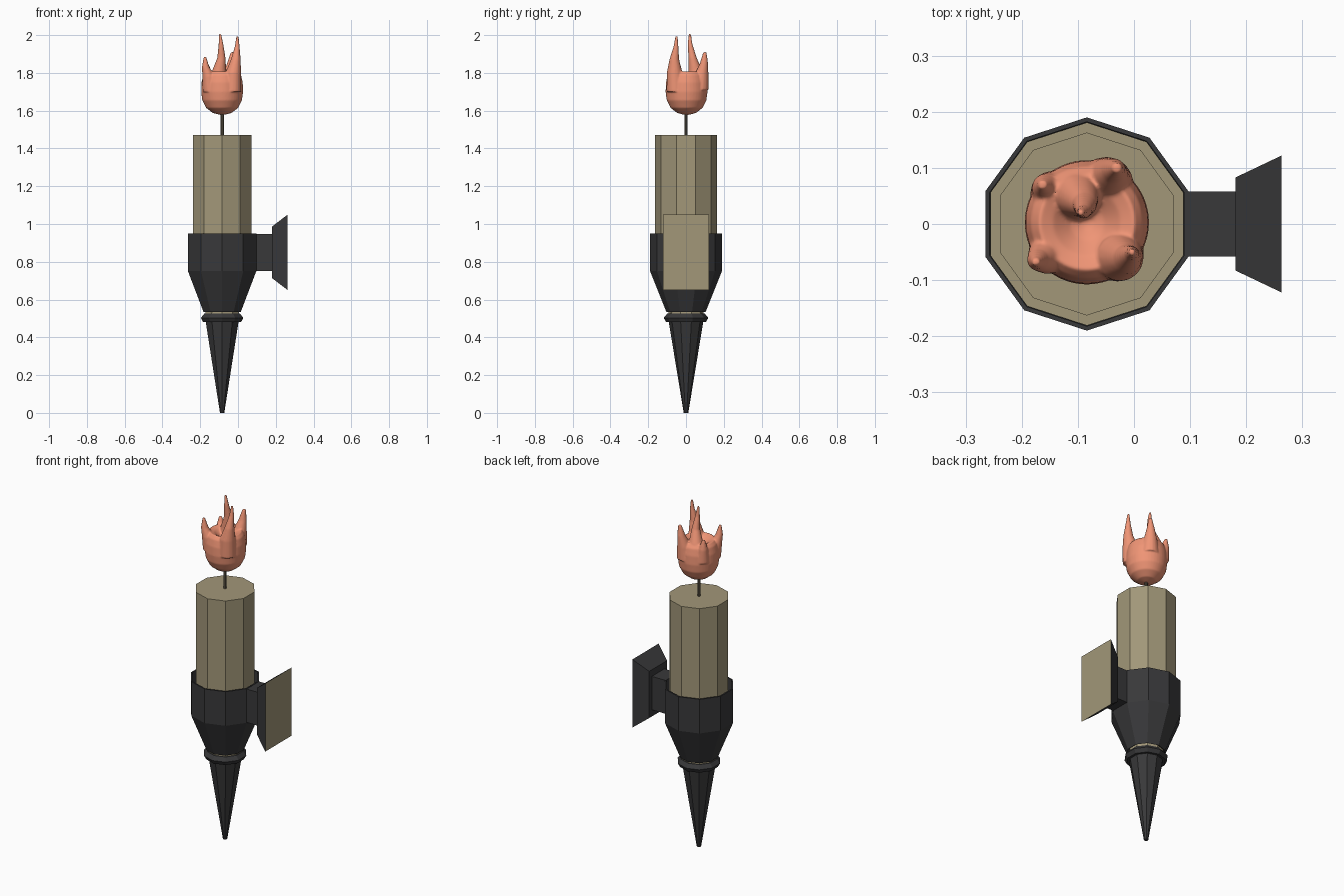
import bpy, bmesh, math
from mathutils import Vector

if "Cube" in bpy.data.objects:
    bpy.data.objects.remove(bpy.data.objects["Cube"])

CX = -0.084  # candle axis


def material(name, rgb):
    m = bpy.data.materials.new(name)
    m.diffuse_color = (*rgb, 1)
    m.use_nodes = True
    m.node_tree.nodes["Principled BSDF"].inputs["Base Color"].default_value = m.diffuse_color
    return m


IRON = material("iron", (0.04, 0.04, 0.042))
WAX = material("wax", (0.36, 0.31, 0.19))
WICK = material("wick", (0.12, 0.10, 0.07))
FIRE = material("fire", (0.87, 0.30, 0.18))


def finish(name, bm, *mats):
    bmesh.ops.remove_doubles(bm, verts=bm.verts, dist=1e-5)
    bmesh.ops.recalc_face_normals(bm, faces=bm.faces)
    me = bpy.data.meshes.new(name)
    bm.to_mesh(me)
    bm.free()
    for m in mats:
        me.materials.append(m)
    ob = bpy.data.objects.new(name, me)
    bpy.context.collection.objects.link(ob)
    return ob


def loft(bm, rings, caps=True):
    rows = [[bm.verts.new(p) for p in r] for r in rings]
    for a, b in zip(rows, rows[1:]):
        n = len(a)
        for i in range(n):
            bm.faces.new((a[i], a[(i + 1) % n], b[(i + 1) % n], b[i]))
    if caps:
        bm.faces.new(rows[0][::-1])
        bm.faces.new(rows[-1])


def ring(x, y, z, r, n=10):
    return [(x + r * math.cos(math.pi / 2 + math.tau * i / n),
             y + r * math.sin(math.pi / 2 + math.tau * i / n), z) for i in range(n)]


def turned(name, profile, mat, n=10, caps=True):
    bm = bmesh.new()
    loft(bm, [ring(CX, 0, z, r, n) for r, z in profile], caps)
    return finish(name, bm, mat)


# Iron spike with collar, and the open cup above it
turned("spike", [(0.012, 0), (0.091, 0.48), (0.105, 0.48), (0.118, 0.503),
                 (0.1, 0.525)], IRON)
turned("cup", [(0.09, 0.545), (0.104, 0.535), (0.19, 0.75), (0.19, 0.95),
               (0.182, 0.95), (0.182, 0.75), (0.09, 0.545)], IRON, caps=False)

# Wax core filling the cup, candle and wick
turned("candle", [(0.095, 0.515), (0.092, 0.545), (0.181, 0.755), (0.163, 0.755),
                  (0.163, 1.47)], WAX)
turned("wick", [(0.009, 1.46), (0.009, 1.62)], WICK, 8)


# Wall bracket: arm and flared plate with a pale back face
def rect(x, hy, hz, zc=0.85):
    return [(x, -hy, zc - hz), (x, hy, zc - hz), (x, hy, zc + hz), (x, -hy, zc + hz)]


bm = bmesh.new()
loft(bm, [rect(0.09, 0.058, 0.098), rect(0.185, 0.058, 0.098)])
finish("bracket_arm", bm, IRON)
bm = bmesh.new()
loft(bm, [rect(0.181, 0.083, 0.137), rect(0.263, 0.122, 0.2)])
plate = finish("wall_plate", bm, IRON, WAX)
for f in plate.data.polygons:
    if f.center.x > 0.26:
        f.material_index = 1

# Flame: dished bulb plus tapering tongues, fused and smoothed
bm = bmesh.new()
bulb = [(0.012, 1.578), (0.05, 1.588), (0.085, 1.615), (0.105, 1.655), (0.111, 1.70),
        (0.109, 1.75), (0.1, 1.79), (0.085, 1.81), (0.06, 1.80), (0.03, 1.775), (0.005, 1.765)]
loft(bm, [ring(CX, 0.003, z, r, 40) for r, z in bulb])
tongues = [  # path points (x, y, z, radius)
    [(-0.1, 0.05, 1.73, 0.05), (-0.1, 0.05, 1.81, 0.038), (-0.088, 0.035, 1.88, 0.022),
     (-0.09, 0.022, 1.95, 0.013), (-0.095, 0.02, 2.008, 0.006)],
    [(-0.03, -0.055, 1.70, 0.048), (-0.025, -0.06, 1.80, 0.042), (-0.012, -0.062, 1.87, 0.026),
     (-0.004, -0.053, 1.94, 0.013), (-0.003, -0.05, 1.995, 0.006)],
    [(-0.145, -0.045, 1.70, 0.042), (-0.155, -0.055, 1.78, 0.034),
     (-0.171, -0.064, 1.83, 0.02), (-0.175, -0.068, 1.885, 0.007)],
    [(-0.05, 0.07, 1.71, 0.05), (-0.045, 0.082, 1.79, 0.037),
     (-0.036, 0.095, 1.85, 0.022), (-0.03, 0.1, 1.91, 0.009)],
    [(-0.145, 0.055, 1.71, 0.04), (-0.157, 0.065, 1.79, 0.025), (-0.163, 0.07, 1.845, 0.008)],
]
for t in tongues:
    loft(bm, [ring(*p, 16) for p in t])
flame = finish("flame", bm, FIRE)
rm = flame.modifiers.new("fuse", "REMESH")
rm.mode = "VOXEL"
rm.voxel_size = 0.004
rm.use_smooth_shade = True
sm = flame.modifiers.new("soften", "SMOOTH")
sm.factor = 0.5
sm.iterations = 8
